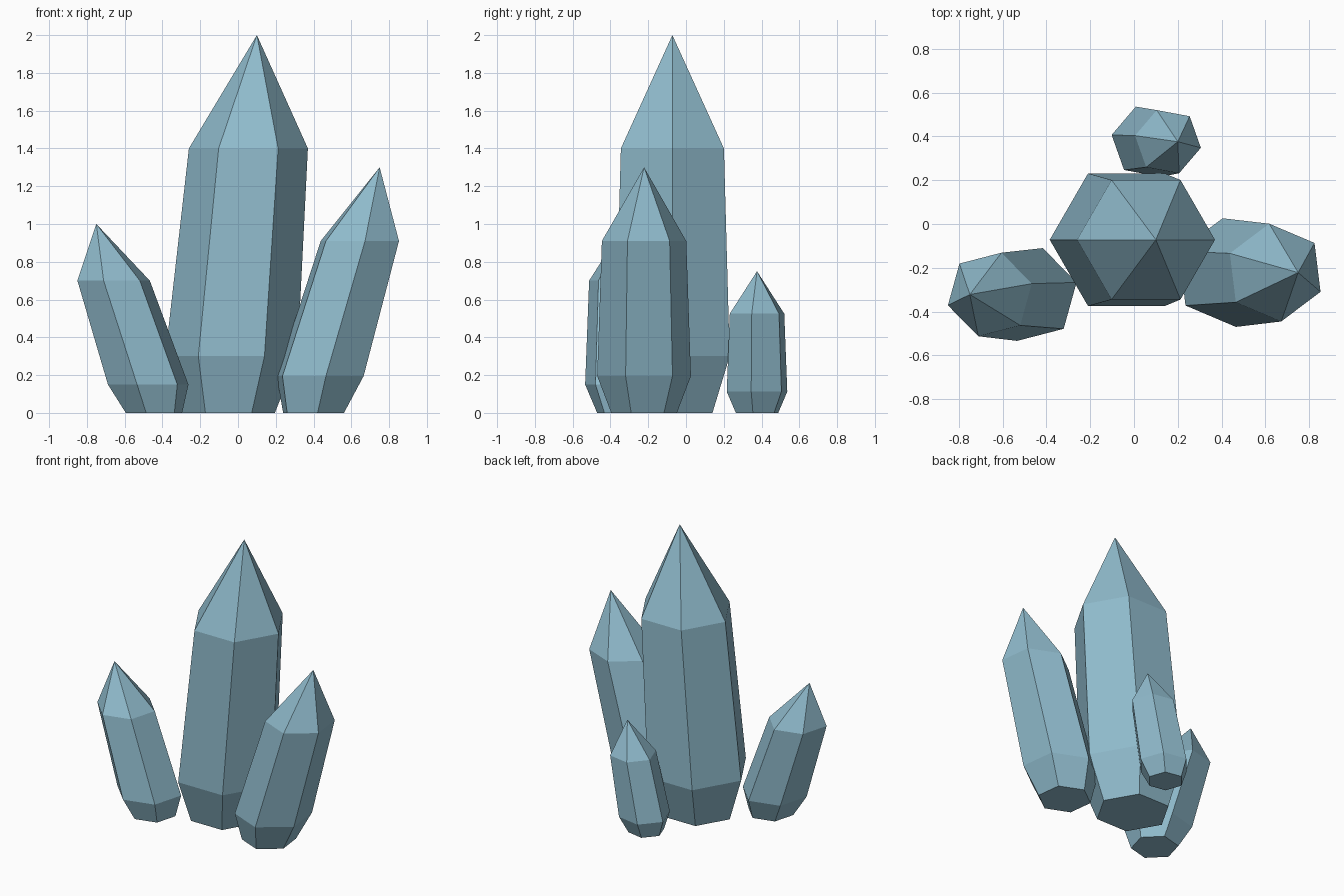
import bpy, bmesh, math

if "Cube" in bpy.data.objects:
    bpy.data.objects.remove(bpy.data.objects["Cube"])

crystal_blue = bpy.data.materials.new("crystal_blue")
crystal_blue.diffuse_color = (0.28, 0.50, 0.61, 1.0)
crystal_blue.use_nodes = True
crystal_blue.node_tree.nodes["Principled BSDF"].inputs["Base Color"].default_value = crystal_blue.diffuse_color

# Ring profile: (height fraction, lean fraction, radius fraction)
RINGS = [(0.0, 0.0, 0.7), (0.15, 0.1, 1.0), (0.7, 0.7, 0.9)]
SIDES = 6


def crystal(name, base, lean, radius, height, turn):
    """Six-sided leaning crystal with a tapered foot and a pointed tip."""
    bm = bmesh.new()
    rings = []
    for hz, shift, scale in RINGS:
        ring = []
        for i in range(SIDES):
            a = math.radians(turn) + math.tau * i / SIDES
            ring.append(bm.verts.new((base[0] + lean * shift + radius * scale * math.cos(a),
                                      base[1] + radius * scale * math.sin(a),
                                      height * hz)))
        rings.append(ring)
    tip = bm.verts.new((base[0] + lean, base[1], height))

    # Foot, side facets, tip facets
    bm.faces.new(list(reversed(rings[0])))
    for i in range(SIDES):
        j = (i + 1) % SIDES
        for low, high in zip(rings, rings[1:]):
            bm.faces.new((low[i], low[j], high[j], high[i]))
        bm.faces.new((rings[-1][i], rings[-1][j], tip))

    mesh = bpy.data.meshes.new(name)
    bm.to_mesh(mesh)
    bm.free()
    mesh.materials.append(crystal_blue)
    obj = bpy.data.objects.new(name, mesh)
    bpy.context.collection.objects.link(obj)
    return obj


crystal("main_crystal", (-0.05, -0.072), 0.15, 0.35, 2.0, 0)
crystal("right_crystal", (0.40, -0.222), 0.35, 0.25, 1.3, 37)
crystal("left_crystal", (-0.445, -0.322), -0.305, 0.22, 1.0, 14.5)
crystal("back_crystal", (0.05, 0.376), 0.15, 0.17, 0.75, 49.5)
